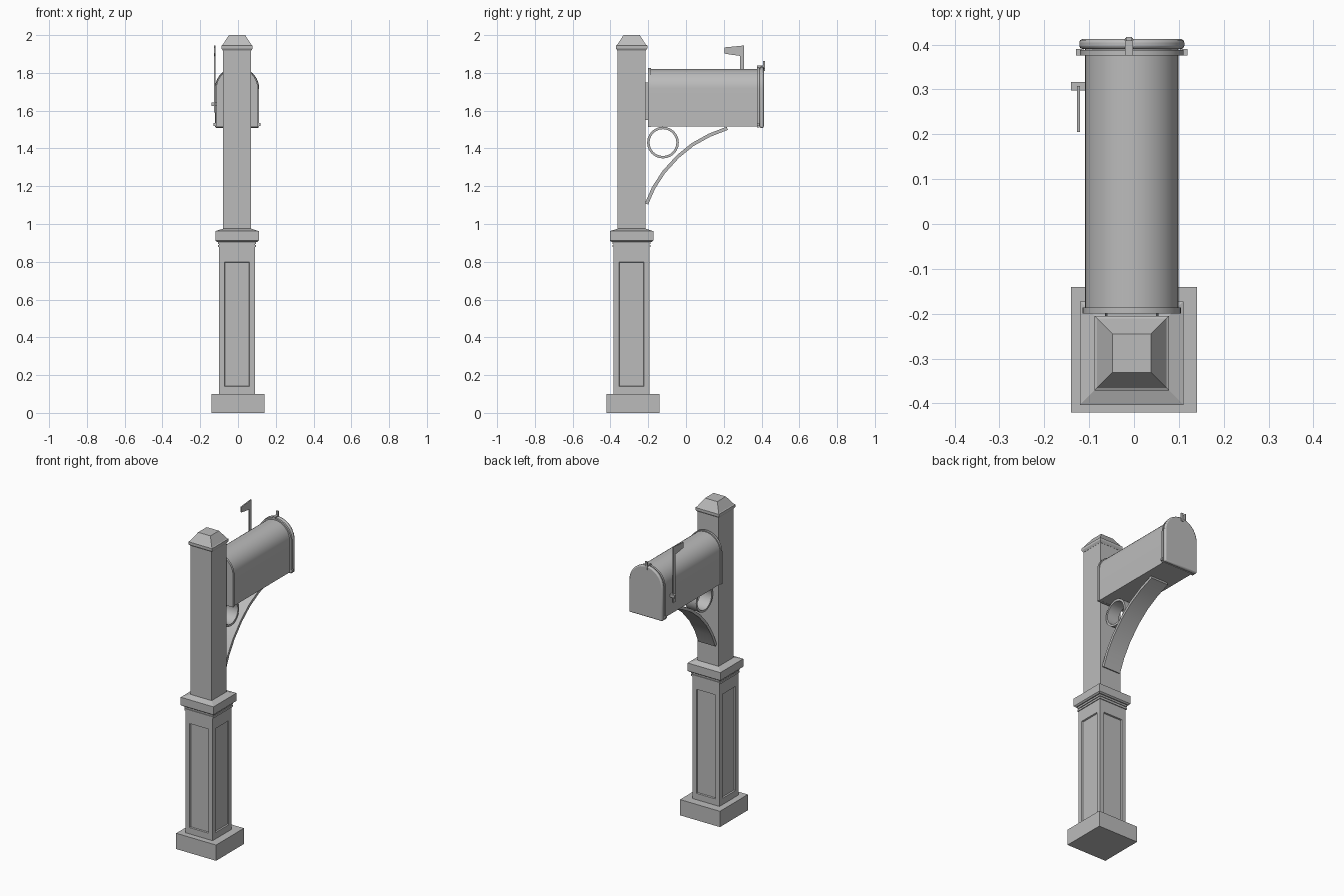
import bpy, bmesh, math
from mathutils import Vector

cube = bpy.data.objects.get("Cube")
if cube:
    bpy.data.objects.remove(cube, do_unlink=True)

grey = bpy.data.materials.new("plain grey")
grey.use_nodes = True
COLOUR = (0.5, 0.5, 0.5, 1)
grey.diffuse_color = COLOUR
grey.node_tree.nodes["Principled BSDF"].inputs["Base Color"].default_value = COLOUR

PX, PY = -0.005, -0.288   # post axis
BX = -0.005               # mailbox axis


def finish(name, bm, smooth=False):
    bmesh.ops.recalc_face_normals(bm, faces=bm.faces)
    mesh = bpy.data.meshes.new(name)
    bm.to_mesh(mesh)
    bm.free()
    obj = bpy.data.objects.new(name, mesh)
    bpy.context.collection.objects.link(obj)
    mesh.materials.append(grey)
    if smooth:
        bpy.ops.object.select_all(action='DESELECT')
        obj.select_set(True)
        bpy.context.view_layer.objects.active = obj
        bpy.ops.object.shade_smooth_by_angle(angle=math.radians(35))
    return obj


def tiers(name, cx, cy, levels):
    """Stack of square sections given as (half width, height)."""
    bm = bmesh.new()
    rings = [[bm.verts.new((cx + sx * h, cy + sy * h, z))
              for sx, sy in ((-1, -1), (1, -1), (1, 1), (-1, 1))] for h, z in levels]
    for a, b in zip(rings, rings[1:]):
        for i in range(4):
            j = (i + 1) % 4
            bm.faces.new((a[i], a[j], b[j], b[i]))
    bm.faces.new(rings[0])
    bm.faces.new(rings[-1])
    return finish(name, bm)


def extrude(name, outline, direction, smooth=False):
    bm = bmesh.new()
    face = bm.faces.new([bm.verts.new(p) for p in outline])
    new = bmesh.ops.extrude_face_region(bm, geom=[face])["geom"]
    bmesh.ops.translate(bm, vec=Vector(direction),
                        verts=[v for v in new if isinstance(v, bmesh.types.BMVert)])
    return finish(name, bm, smooth)


def block(name, x0, x1, y0, y1, z0, z1):
    return extrude(name, [(x0, y0, z0), (x1, y0, z0), (x1, y1, z0), (x0, y1, z0)],
                   (0, 0, z1 - z0))


def arch(half, bottom, top, y, steps=20):
    """Mailbox section: straight sides under a half circle."""
    pts = [(BX - half, y, bottom), (BX + half, y, bottom)]
    for i in range(steps + 1):
        a = math.pi * i / steps
        pts.append((BX + half * math.cos(a), y, top - half + half * math.sin(a)))
    return pts


# Post
tiers("base", 0, -0.28, [(0.14, 0), (0.14, 0.1)])
pedestal = tiers("pedestal", PX, PY, [(0.095, 0.1), (0.095, 0.91)])
bm = bmesh.new()
bm.from_mesh(pedestal.data)
# Recessed panel on each side of the pedestal
for side in [f for f in bm.faces if abs(f.normal.z) < 0.5]:
    n = side.normal.copy()
    bmesh.ops.inset_region(bm, faces=[side], thickness=0.04)
    for v in side.verts:
        v.co.z = 0.8 if v.co.z > 0.5 else 0.14
    bmesh.ops.inset_region(bm, faces=[side], thickness=0.004, depth=-0.008)
bm.to_mesh(pedestal.data)
bm.free()
for name, z in (("lower_moulding", 0.877), ("upper_moulding", 0.894)):
    tiers(name, PX, PY, [(0.1, z), (0.1, z + 0.012)])
tiers("collar", PX, PY, [(0.106, 0.905), (0.115, 0.912), (0.115, 0.962), (0.075, 0.975)])
tiers("upper_post", PX, PY, [(0.074, 0.96), (0.074, 1.93)])
tiers("post_cap", PX, PY, [(0.075, 1.918), (0.083, 1.93), (0.083, 1.945),
                           (0.077, 1.948), (0.043, 2.0)])

# Mailbox body, rear flange and mounting plate
extrude("mailbox_body", arch(0.104, 1.515, 1.82, -0.195), (0, 0.585, 0), True)
extrude("rear_flange", arch(0.11, 1.514, 1.826, -0.2), (0, 0.014, 0), True)
block("mounting_plate", -0.06, 0.05, -0.22, -0.198, 1.55, 1.75)

# Door with rolled rim
extrude("door_rim", arch(0.115, 1.511, 1.829, 0.376), (0, 0.012, 0), True)
door = extrude("door", arch(0.117, 1.509, 1.833, 0.39), (0, 0.022, 0), True)
bevel = door.modifiers.new("rounded_edge", 'BEVEL')
bevel.width = 0.007
bevel.segments = 2
bevel.limit_method = 'ANGLE'
bevel.angle_limit = math.radians(50)
block("latch_tongue", -0.02, -0.002, 0.376, 0.415, 1.828, 1.838)
block("latch_handle", -0.018, -0.004, 0.408, 0.417, 1.81, 1.862)
for side in (-1, 1):
    x = BX + side * 0.116
    block("hinge_pin", x - 0.008, x + 0.008, 0.376, 0.39, 1.52, 1.534)

# Signal flag and its pivot
flag = [(0.285, 1.59), (0.308, 1.59), (0.308, 1.945), (0.205, 1.935),
        (0.205, 1.902), (0.228, 1.898), (0.285, 1.89)]
extrude("signal_flag", [(-0.127, y, z) for y, z in flag], (0.007, 0, 0))
block("flag_pivot", -0.14, -0.106, 0.298, 0.316, 1.625, 1.643)

# Curved support strap
path = [(-0.217, 1.11), (-0.18, 1.195), (-0.125, 1.28), (-0.05, 1.363),
        (0.03, 1.428), (0.12, 1.478), (0.215, 1.515)]
curve = [Vector(p) for p in path]
inner = []
for i, p in enumerate(curve):
    t = (curve[min(i + 1, len(curve) - 1)] - curve[max(i - 1, 0)]).normalized()
    inner.append(p + Vector((t.y, -t.x)) * 0.018)
outline = [(-0.065, p.x, p.y) for p in curve + inner[::-1]]
extrude("support_strap", outline, (0.12, 0, 0), True)

# Ring between mailbox, post and strap
bm = bmesh.new()
STEPS = 24
loops = []
for r, x in ((0.084, -0.045), (0.084, 0.035), (0.071, 0.035), (0.071, -0.045)):
    loops.append([bm.verts.new((x, -0.122 + r * math.cos(a), 1.431 + r * math.sin(a)))
                  for a in (2 * math.pi * i / STEPS for i in range(STEPS))])
for a, b in zip(loops, loops[1:] + loops[:1]):
    for i in range(STEPS):
        j = (i + 1) % STEPS
        bm.faces.new((a[i], a[j], b[j], b[i]))
finish("support_ring", bm, True)
